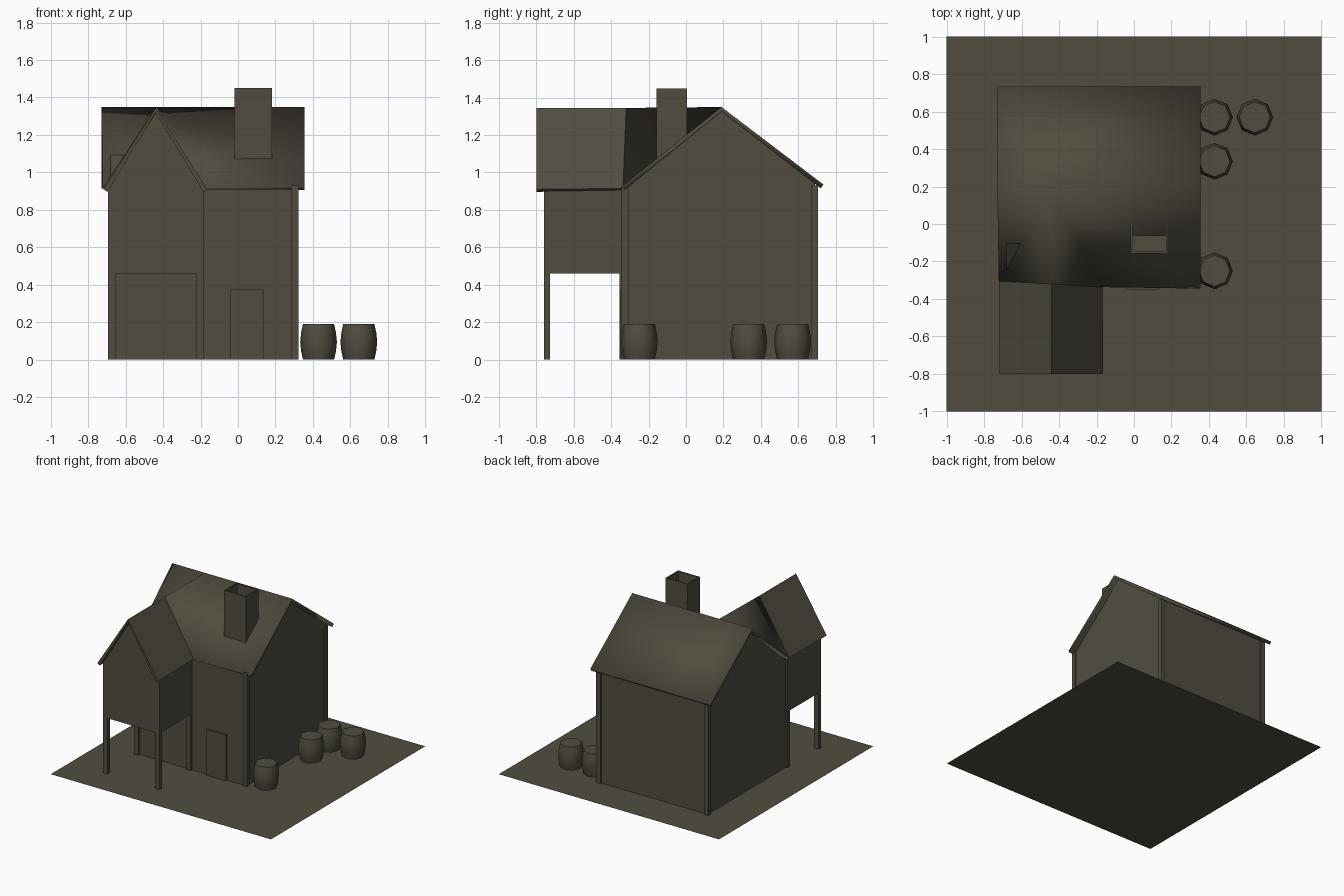
import bpy, bmesh, math
from mathutils import Vector

if "Cube" in bpy.data.objects:
    bpy.data.objects.remove(bpy.data.objects["Cube"])

mat = bpy.data.materials.new("drab brown")
mat.diffuse_color = (0.082, 0.073, 0.050, 1)
mat.use_nodes = True
mat.node_tree.nodes["Principled BSDF"].inputs["Base Color"].default_value = mat.diffuse_color


def add(name, verts, faces, up=False):
    """Mesh object; 'up' turns every face skyward, otherwise outward."""
    me = bpy.data.meshes.new(name)
    me.from_pydata(verts, [], faces)
    bm = bmesh.new()
    bm.from_mesh(me)
    if up:
        bm.normal_update()
        for f in bm.faces:
            if f.normal.z < 0:
                f.normal_flip()
    else:
        bmesh.ops.recalc_face_normals(bm, faces=bm.faces[:])
    bm.to_mesh(me)
    bm.free()
    me.materials.append(mat)
    ob = bpy.data.objects.new(name, me)
    bpy.context.collection.objects.link(ob)
    return ob


def prism(name, prof, vec):
    """Extrude a closed profile along vec."""
    n = len(prof)
    a = [Vector(p) for p in prof]
    b = [p + Vector(vec) for p in a]
    faces = [tuple(range(n)), tuple(range(n, 2 * n))]
    faces += [(i, (i + 1) % n, n + (i + 1) % n, n + i) for i in range(n)]
    return add(name, a + b, faces)


def box(name, x0, x1, y0, y1, z0, z1):
    return prism(name, [(x0, y0, z0), (x1, y0, z0), (x1, y1, z0), (x0, y1, z0)],
                 (0, 0, z1 - z0))


def smooth(ob, deg):
    bpy.ops.object.select_all(action='DESELECT')
    ob.select_set(True)
    bpy.context.view_layer.objects.active = ob
    bpy.ops.object.shade_smooth_by_angle(angle=math.radians(deg))


def thicken(ob, t):
    m = ob.modifiers.new("thickness", 'SOLIDIFY')
    m.thickness, m.offset = t, -1


# Ground sheet
add("yard", [(-1, -1, 0), (1, -1, 0), (1, 1, 0), (-1, 1, 0)], [(0, 1, 2, 3)], up=True)

# Main house body with gable ends
prism("house_walls", [(-0.68, -0.335, 0), (-0.68, 0.69, 0), (-0.68, 0.69, 0.94),
                      (-0.68, 0.19, 1.327), (-0.68, -0.335, 0.91)], (0.99, 0, 0))

# Corner posts
for x0, y0, label in ((0.285, -0.345, "front_right"), (0.285, 0.668, "back_right"),
                      (-0.695, 0.668, "back_left")):
    box("corner_post_" + label, x0, x0 + 0.037, y0, y0 + 0.037, 0, 0.93)

# Overhanging front room on four posts
prism("front_room", [(-0.695, -0.76, 0.46), (-0.183, -0.76, 0.46), (-0.183, -0.76, 0.91),
                     (-0.44, -0.76, 1.318), (-0.695, -0.76, 0.91)], (0, 0.44, 0))
for side, x0 in (("left", -0.695), ("right", -0.222)):
    box("front_post_" + side, x0, x0 + 0.04, -0.76, -0.728, 0, 0.46)
    box("wall_post_" + side, x0, x0 + 0.04, -0.355, -0.325, 0, 0.46)

# Front door
box("door", -0.04, 0.135, -0.35, -0.32, 0, 0.375)

# Main roof, with the valleys where the front ridge joins it
F, V, L = (-0.44, -0.32, 1.345), (-0.168, -0.337, 0.915), (-0.722, -0.305, 0.918)
roof = add("main_roof",
           [(-0.73, 0.19, 1.35), (-0.435, 0.19, 1.35), (0.355, 0.19, 1.35), L, F, V,
            (0.355, -0.345, 0.925), (0.355, 0.735, 0.935), (-0.73, 0.735, 0.935)],
           [(0, 1, 2, 7, 8), (1, 2, 6, 5), (4, 1, 5), (4, 1, 3), (0, 1, 3)], up=True)
smooth(roof, 85)
thicken(roof, 0.025)

# Front room roof
porch = add("front_roof",
            [F, V, L, (-0.44, -0.8, 1.345), (-0.165, -0.8, 0.91), (-0.718, -0.8, 0.91)],
            [(0, 1, 4, 3), (0, 2, 5, 3)], up=True)
thicken(porch, 0.025)

# Hollow chimney
chim = box("chimney", -0.018, 0.182, -0.157, 0.005, 1.05, 1.45)
bm = bmesh.new()
bm.from_mesh(chim.data)
top = max(bm.faces, key=lambda f: f.calc_center_median().z)
bmesh.ops.inset_region(bm, faces=[top], thickness=0.015)
sunk = bmesh.ops.extrude_discrete_faces(bm, faces=[top])["faces"][0]
bmesh.ops.translate(bm, verts=sunk.verts[:], vec=(0, 0, -0.3))
bm.to_mesh(chim.data)
bm.free()


# Eight-sided barrels
def barrel(name, cx, cy):
    rings = [(0.083, 0), (0.093, 0.045), (0.098, 0.095), (0.093, 0.145), (0.083, 0.19)]
    n = 8
    verts = [(cx + r * math.cos(math.tau * i / n), cy + r * math.sin(math.tau * i / n), z)
             for r, z in rings for i in range(n)]
    faces = [(k * n + i, k * n + (i + 1) % n, (k + 1) * n + (i + 1) % n, (k + 1) * n + i)
             for k in range(len(rings) - 1) for i in range(n)]
    faces += [tuple(range(n)), tuple(range(len(verts) - n, len(verts)))]
    smooth(add(name, verts, faces), 50)


for i, (x, y) in enumerate(((0.43, 0.57), (0.645, 0.57), (0.43, 0.335), (0.43, -0.25))):
    barrel(f"barrel_{i + 1}", x, y)
